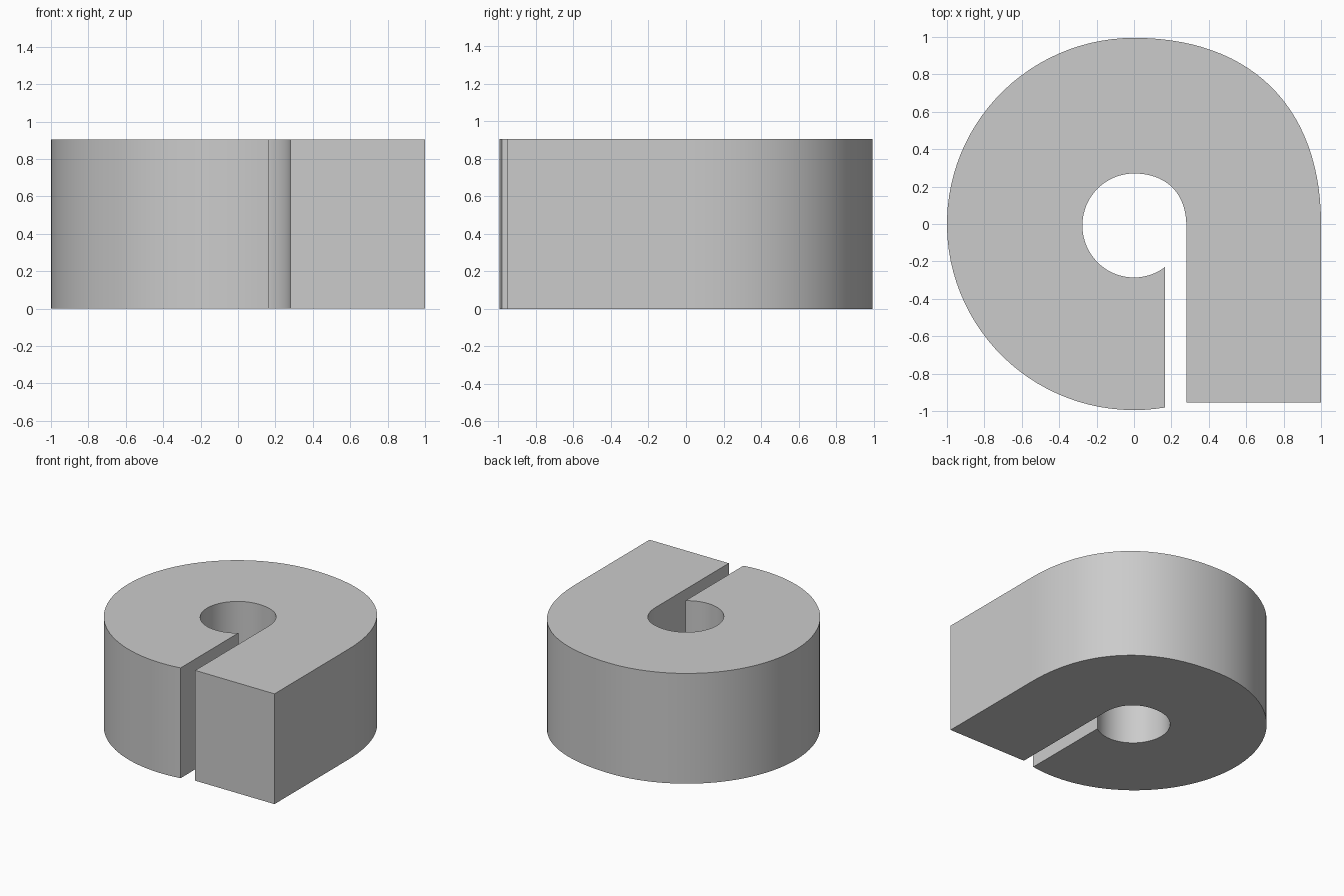
import bpy, bmesh
from math import sin, cos, pi, asin, radians

if "Cube" in bpy.data.objects:
    bpy.data.objects.remove(bpy.data.objects["Cube"])

HEIGHT = 0.905
SLOT_L, SLOT_R = 0.166, 0.28
LEG_END = -0.955


def arc(cx, cy, rx, ry, a0, a1, n):
    return [(cx + rx * cos(a0 + (a1 - a0) * i / n),
             cy + ry * sin(a0 + (a1 - a0) * i / n)) for i in range(n + 1)]


def bulged_corner(top, right_x, right_y, k, n):
    # cubic curve from (0, top), heading right, to (right_x, right_y), heading down
    p = [(0, top), (right_x * k, top),
         (right_x, right_y + (top - right_y) * k), (right_x, right_y)]
    out = []
    for i in range(n + 1):
        t = i / n
        w = ((1 - t)**3, 3 * t * (1 - t)**2, 3 * t * t * (1 - t), t**3)
        out.append(tuple(sum(w[j] * p[j][c] for j in range(4)) for c in (0, 1)))
    return out


# Outline: round outside, slot end, round hole, then the straight leg
outer_end = 1.5 * pi + asin(SLOT_L)
inner_end = 1.5 * pi + asin(SLOT_L / 0.276)
profile = arc(0, 0, 1.0, 0.995, pi / 2, outer_end, 56)
profile += arc(0, -0.008, 0.276, 0.278, pi / 2, inner_end, 48)[::-1]
profile += bulged_corner(0.27, SLOT_R, -0.01, 0.62, 20)[1:]
profile += [(SLOT_R, LEG_END), (1.0, LEG_END)]
profile += bulged_corner(0.995, 1.0, 0.0, 0.627, 28)[::-1][:-1]

# Extruded solid ring body
bm = bmesh.new()
base = bm.faces.new([bm.verts.new((x, y, 0)) for x, y in profile])
ext = bmesh.ops.extrude_face_region(bm, geom=[base], use_keep_orig=True)
top_verts = [g for g in ext["geom"] if isinstance(g, bmesh.types.BMVert)]
bmesh.ops.translate(bm, verts=top_verts, vec=(0, 0, HEIGHT))
bmesh.ops.recalc_face_normals(bm, faces=bm.faces)
mesh = bpy.data.meshes.new("slotted_ring_body")
bm.to_mesh(mesh)
bm.free()
body = bpy.data.objects.new("slotted_ring_body", mesh)
bpy.context.collection.objects.link(body)

# Smooth curved walls, crisp corners
bpy.context.view_layer.objects.active = body
body.select_set(True)
bpy.ops.object.shade_smooth_by_angle(angle=radians(30))
